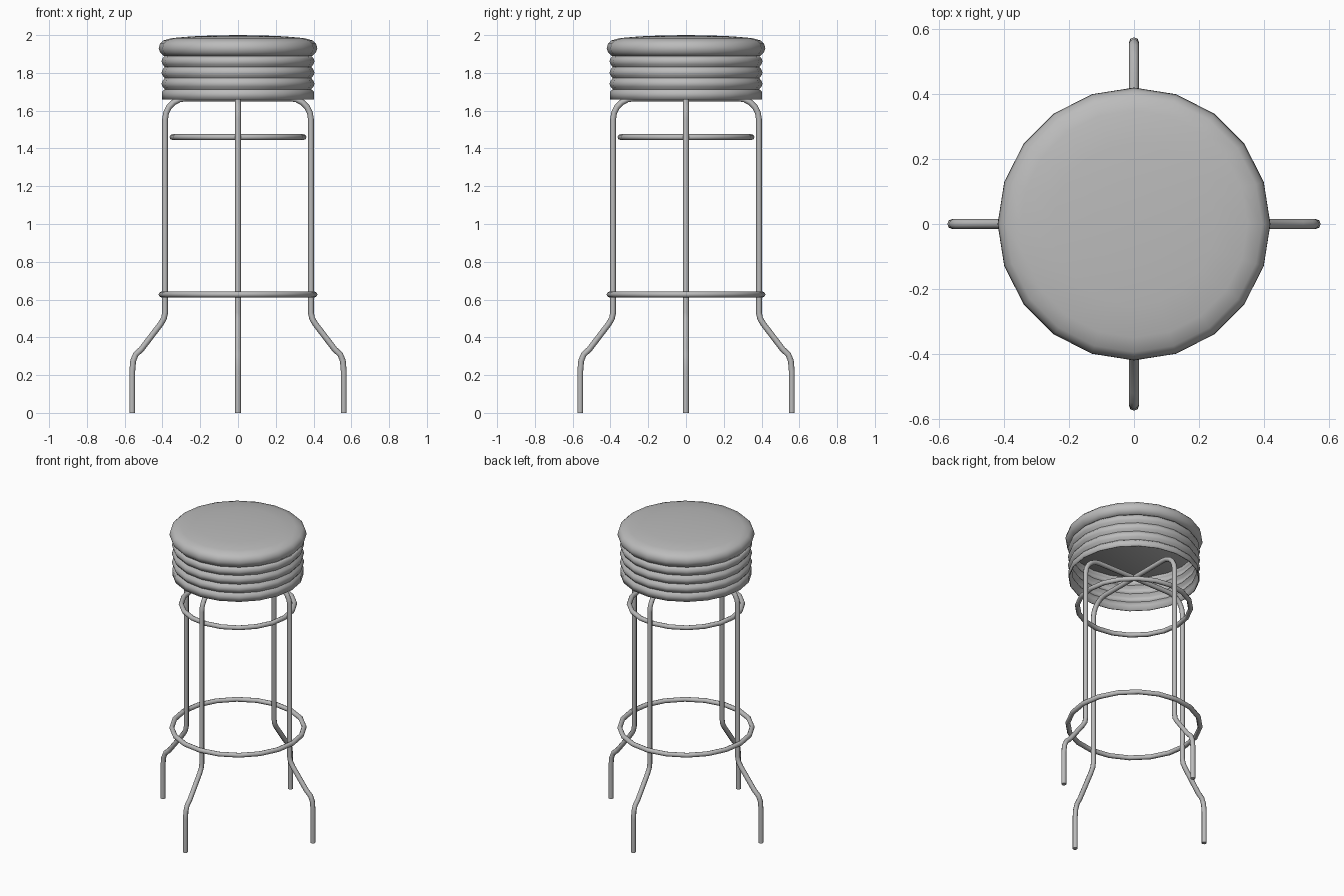
import bpy, math

if "Cube" in bpy.data.objects:
    bpy.data.objects.remove(bpy.data.objects["Cube"], do_unlink=True)

SIDES = 20
TUBE = 0.0155

grey = bpy.data.materials.new("plain grey")
grey.use_nodes = True
grey.diffuse_color = (0.5, 0.5, 0.5, 1)
grey.node_tree.nodes["Principled BSDF"].inputs["Base Color"].default_value = (0.5, 0.5, 0.5, 1)


def finish(obj, angle):
    obj.data.materials.clear()
    obj.data.materials.append(grey)
    bpy.ops.object.select_all(action='DESELECT')
    obj.select_set(True)
    bpy.context.view_layer.objects.active = obj
    bpy.ops.object.shade_smooth_by_angle(angle=math.radians(angle))


def lathe(name, profile):
    """Spin (radius, height) points around z; a zero radius becomes a pole."""
    verts, faces, rings = [], [], []
    for r, z in profile:
        start = len(verts)
        count = SIDES if r > 0 else 1
        for i in range(count):
            a = math.tau * i / SIDES
            verts.append((r * math.cos(a), r * math.sin(a), z))
        rings.append([start + i % count for i in range(SIDES)])
    for low, high in zip(rings, rings[1:]):
        for i in range(SIDES):
            j = (i + 1) % SIDES
            quad = [low[i], low[j], high[j], high[i]]
            faces.append(list(dict.fromkeys(quad)))
    mesh = bpy.data.meshes.new(name)
    mesh.from_pydata(verts, [], faces)
    obj = bpy.data.objects.new(name, mesh)
    bpy.context.collection.objects.link(obj)
    finish(obj, 50)
    return obj


def tube(name, points, closed=False):
    """Round bar along a path, turned into a mesh."""
    curve = bpy.data.curves.new(name, 'CURVE')
    curve.dimensions = '3D'
    curve.bevel_depth = TUBE
    curve.bevel_resolution = 2
    curve.use_fill_caps = not closed
    spline = curve.splines.new('POLY')
    spline.points.add(len(points) - 1)
    for p, co in zip(spline.points, points):
        p.co = (*co, 1)
    spline.use_cyclic_u = closed
    obj = bpy.data.objects.new(name, curve)
    bpy.context.collection.objects.link(obj)
    bpy.ops.object.select_all(action='DESELECT')
    obj.select_set(True)
    bpy.context.view_layer.objects.active = obj
    bpy.ops.object.convert(target='MESH')
    finish(bpy.context.view_layer.objects.active, 50)


# Padded cushion, closed underneath
lathe("seat_cushion", [
    (0, 1.89), (0.395, 1.89), (0.412, 1.908), (0.42, 1.93), (0.413, 1.955),
    (0.395, 1.972), (0.35, 1.984), (0.25, 1.993), (0.13, 1.998), (0, 2.0)])

# Ribbed skirt, open at the bottom: a flat band, then three bulging ribs
skirt_profile = [(0.402, 1.66), (0.402, 1.70), (0.388, 1.713)]
for rib in range(3):
    base = 1.713 + rib * 0.059
    skirt_profile += [(0.400, base + 0.015), (0.405, base + 0.03),
                      (0.400, base + 0.045), (0.388, base + 0.059)]
skirt = lathe("seat_skirt", skirt_profile)
wall = skirt.modifiers.new("wall", 'SOLIDIFY')
wall.thickness = 0.006
wall.offset = -1

# Two crossing leg frames, each a foot-to-foot bent tube
half = [(0.56, 0), (0.56, 0.22), (0.555, 0.275), (0.541, 0.31), (0.512, 0.336),
        (0.41, 0.47), (0.392, 0.50), (0.386, 0.53)]
corner = (0.276, 1.555)
for step in range(6):
    a = math.radians(90 * step / 5)
    half.append((corner[0] + 0.11 * math.cos(a), corner[1] + 0.11 * math.sin(a)))
frame = half + [(-r, z) for r, z in reversed(half)]
tube("leg_frame_side", [(r, 0, z) for r, z in frame])
tube("leg_frame_front_back", [(0, r, z) for r, z in frame])

# Brace ring inside the legs and foot ring outside them
for name, radius, height in (("brace_ring", 0.347, 1.46), ("foot_ring", 0.405, 0.627)):
    ring = [(radius * math.cos(math.tau * i / SIDES),
             radius * math.sin(math.tau * i / SIDES), height) for i in range(SIDES)]
    tube(name, ring, closed=True)
